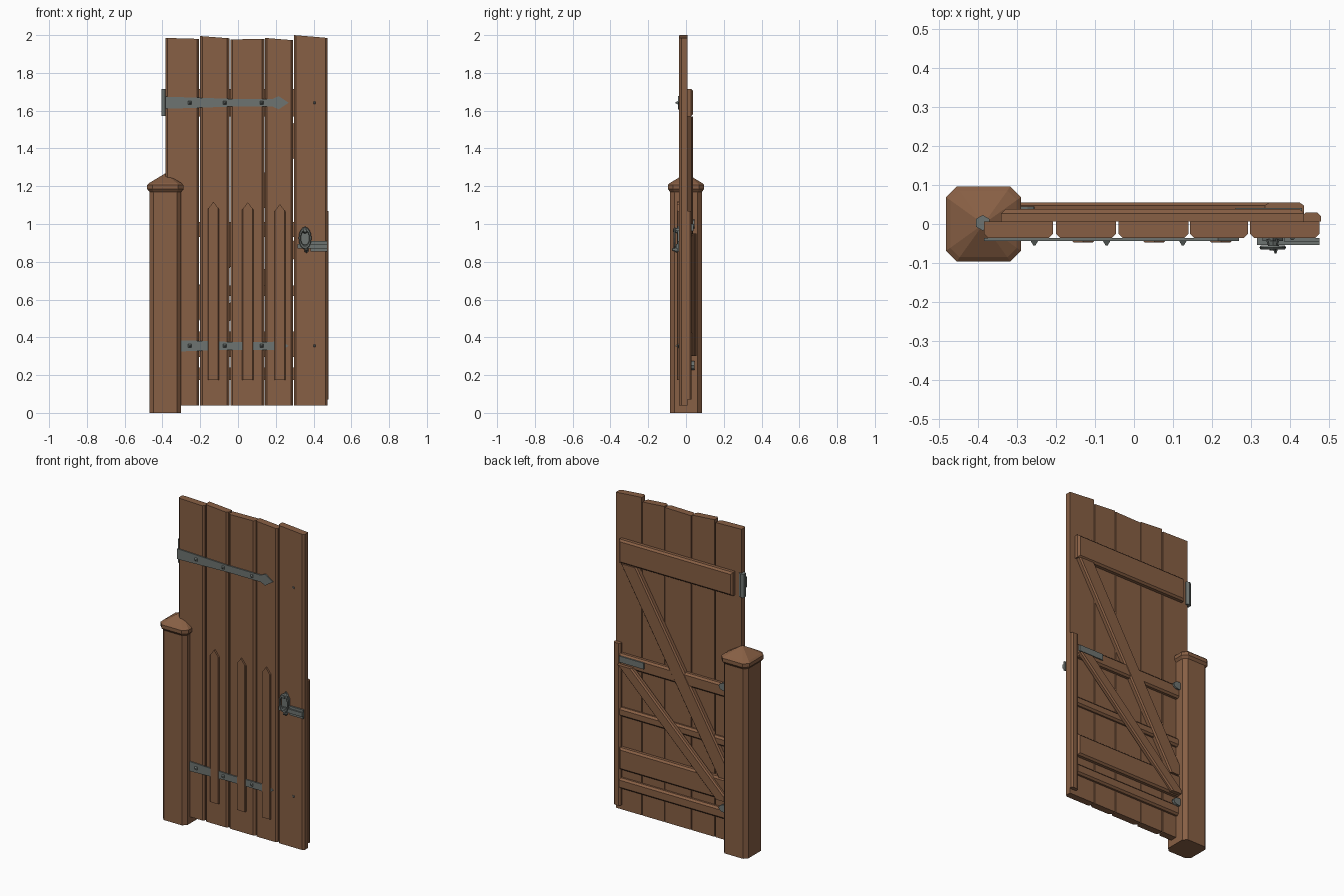
import bpy, bmesh, math
from mathutils import Matrix

if "Cube" in bpy.data.objects:
    bpy.data.objects.remove(bpy.data.objects["Cube"])


def material(name, rgb):
    m = bpy.data.materials.new(name)
    m.diffuse_color = (*rgb, 1)
    m.use_nodes = True
    m.node_tree.nodes["Principled BSDF"].inputs["Base Color"].default_value = m.diffuse_color
    return m


WOOD = material("brown wood", (0.245, 0.115, 0.058))
IRON = material("grey iron", (0.155, 0.175, 0.165))


def finish(name, bm, mat):
    bmesh.ops.recalc_face_normals(bm, faces=bm.faces[:])
    me = bpy.data.meshes.new(name)
    bm.to_mesh(me)
    bm.free()
    me.materials.append(mat)
    ob = bpy.data.objects.new(name, me)
    bpy.context.collection.objects.link(ob)
    return ob


def prism(name, pts, y0, y1, mat, chamfer=0, side=None, min_len=0.1):
    """Extrude an x-z outline from y0 to y1; chamfer long edges lying on y = side."""
    bm = bmesh.new()
    a = [bm.verts.new((x, y0, z)) for x, z in pts]
    b = [bm.verts.new((x, y1, z)) for x, z in pts]
    bm.faces.new(a)
    bm.faces.new(b)
    n = len(pts)
    for i in range(n):
        j = (i + 1) % n
        bm.faces.new((a[i], a[j], b[j], b[i]))
    if chamfer:
        edges = [e for e in bm.edges if e.calc_length() > min_len
                 and all(abs(v.co.y - side) < 1e-5 for v in e.verts)]
        bmesh.ops.bevel(bm, geom=edges, offset=chamfer, segments=1, affect='EDGES')
    return finish(name, bm, mat)


def rect(x0, x1, z0, z1):
    return [(x0, z0), (x1, z0), (x1, z1), (x0, z1)]


def cone(name, loc, r1, r2, depth, sides, mat, axis='Y', scale=(1, 1, 1), turn=0):
    """Cone or cylinder; on axis Y the r2 end points to the front."""
    bm = bmesh.new()
    bmesh.ops.create_cone(bm, cap_ends=True, segments=sides, radius1=r1, radius2=r2, depth=depth)
    bm.transform(Matrix.Rotation(turn, 4, 'Z'))
    if axis == 'Y':
        bm.transform(Matrix.Rotation(math.pi / 2, 4, 'X'))
    bm.transform(Matrix.Translation(loc) @ Matrix.Diagonal((*scale, 1)))
    return finish(name, bm, mat)


FRONT, BACK = -0.036, 0.007

# planks with uneven tops: left, right, top left, top right
planks = [(-0.384, -0.207, 1.985, 1.98), (-0.200, -0.046, 1.995, 1.983),
          (-0.040, 0.139, 1.977, 1.98), (0.143, 0.292, 1.985, 1.973),
          (0.297, 0.474, 2.0, 1.985)]
for i, (x0, x1, zl, zr) in enumerate(planks):
    prism(f"plank_{i+1}", [(x0, 0.04), (x1, 0.04), (x1, zr), (x0, zl)],
          FRONT, BACK, WOOD, 0.011, FRONT, 0.5)

# pointed battens on the front
for i, (x, z) in enumerate([(-0.13, 1.118), (0.052, 1.115), (0.222, 1.105)]):
    w = 0.03
    prism(f"front_batten_{i+1}", [(x-w, 0.175), (x+w, 0.175), (x+w, z-0.04), (x, z), (x-w, z-0.04)],
          FRONT, -0.047, WOOD, 0.005, -0.047, 0.5)

# post and its cap, lofted from chamfered squares
bm = bmesh.new()
PX = -0.385
prev = None
for h, c, z in [(0.084, 0.022, 0), (0.084, 0.022, 1.17), (0.096, 0.028, 1.185),
                (0.096, 0.028, 1.207), (0.085, 0.024, 1.217)]:
    k = h - c
    ring = [bm.verts.new((PX + x, y, z)) for x, y in
            [(h, -k), (h, k), (k, h), (-k, h), (-h, k), (-h, -k), (-k, -h), (k, -h)]]
    if prev:
        for i in range(8):
            j = (i + 1) % 8
            bm.faces.new((prev[i], prev[j], ring[j], ring[i]))
    else:
        bm.faces.new(ring)
    prev = ring
tip = bm.verts.new((PX, 0, 1.268))
for i in range(8):
    bm.faces.new((prev[i], prev[(i + 1) % 8], tip))
finish("gate_post", bm, WOOD)

# back ledges and rails
for name, x0, x1, z0, z1, y in [("upper_ledge", -0.34, 0.435, 1.57, 1.715, 0.038),
                                ("lower_ledge", -0.34, 0.435, 0.295, 0.43, 0.036),
                                ("middle_rail", -0.34, 0.435, 0.93, 1.01, 0.034),
                                ("centre_rail", -0.34, 0.435, 0.62, 0.675, 0.028),
                                ("bottom_rail", -0.34, 0.435, 0.175, 0.24, 0.03)]:
    prism(name, rect(x0, x1, z0, z1), BACK, y, WOOD, 0.011, y, 0.07)
prism("latch_stile", rect(0.43, 0.478, 0.07, 1.07), BACK, 0.03, WOOD, 0.01, 0.03, 0.5)

# diagonal braces
for name, xa, za, xb, zb, w, y0, y1 in [
        ("long_brace", -0.295, 0.43, 0.37, 1.57, 0.055, BACK, 0.036),
        ("short_brace", -0.285, 0.30, 0.385, 0.95, 0.05, 0.028, 0.055)]:
    prism(name, [(xa-w, za), (xa+w, za), (xb+w, zb), (xb-w, zb)], y0, y1, WOOD, 0.008, y1, 0.4)

# strap hinges with spade tips, and their bolts
half = [(-0.384, 0.032), (-0.22, 0.027), (-0.05, 0.021), (0.165, 0.021),
        (0.185, 0.021), (0.215, 0.035), (0.268, 0)]
for name, z in [("upper", 1.642), ("lower", 0.355)]:
    outline = [(x, z + h) for x, h in half] + [(x, z - h) for x, h in half[-2::-1]]
    prism(f"{name}_strap", outline, FRONT, -0.0435, IRON)
    for i, x in enumerate([-0.255, -0.07, 0.125]):
        cone(f"{name}_strap_bolt_{i+1}", (x, -0.048, z), 0.015, 0.004, 0.013, 4, IRON, turn=math.pi/4)
    cone(f"{name}_nail", (0.405, -0.037, z), 0.012, 0.004, 0.008, 4, IRON, turn=math.pi/4)

# hinge barrel and hinge lugs beside the post
cone("hinge_barrel", (-0.387, 0.003, 1.643), 0.02, 0.02, 0.145, 6, IRON, axis='Z')
for i, z in enumerate([1.0, 0.25]):
    cone(f"hinge_lug_{i+1}", (-0.29, 0.036, z), 0.036, 0.036, 0.018, 12, IRON, scale=(1, 1, 0.65))

# latch bar on the back, latch plate on the front
prism("back_latch_bar", rect(0.26, 0.43, 0.962, 1.0), 0.03, 0.041, IRON)
prism("latch_plate", rect(0.385, 0.475, 0.855, 0.91), FRONT, -0.046, IRON)
prism("latch_bar", rect(0.315, 0.475, 0.87, 0.895), FRONT, -0.054, IRON)

# ring handle: back plate, boss, oval ring and lower spike
RX, RZ = 0.355, 0.925
prism("handle_plate", [(RX, 0.865), (RX+0.026, 0.90), (RX+0.026, 0.95), (RX, 0.99),
                       (RX-0.026, 0.95), (RX-0.026, 0.90)], FRONT, -0.044, IRON)
cone("handle_boss", (RX, -0.053, 0.965), 0.018, 0.008, 0.03, 8, IRON)
bpy.ops.mesh.primitive_torus_add(major_segments=16, minor_segments=6, major_radius=0.028,
                                 minor_radius=0.006, location=(RX, -0.06, RZ),
                                 rotation=(math.pi/2, 0, 0))
ring = bpy.context.object
ring.name = "handle_ring"
ring.scale = (1, 1.75, 1)
ring.data.materials.append(IRON)
cone("handle_spike", (0.362, -0.06, 0.865), 0.013, 0.003, 0.03, 6, IRON, scale=(1, 1, 1.5))
